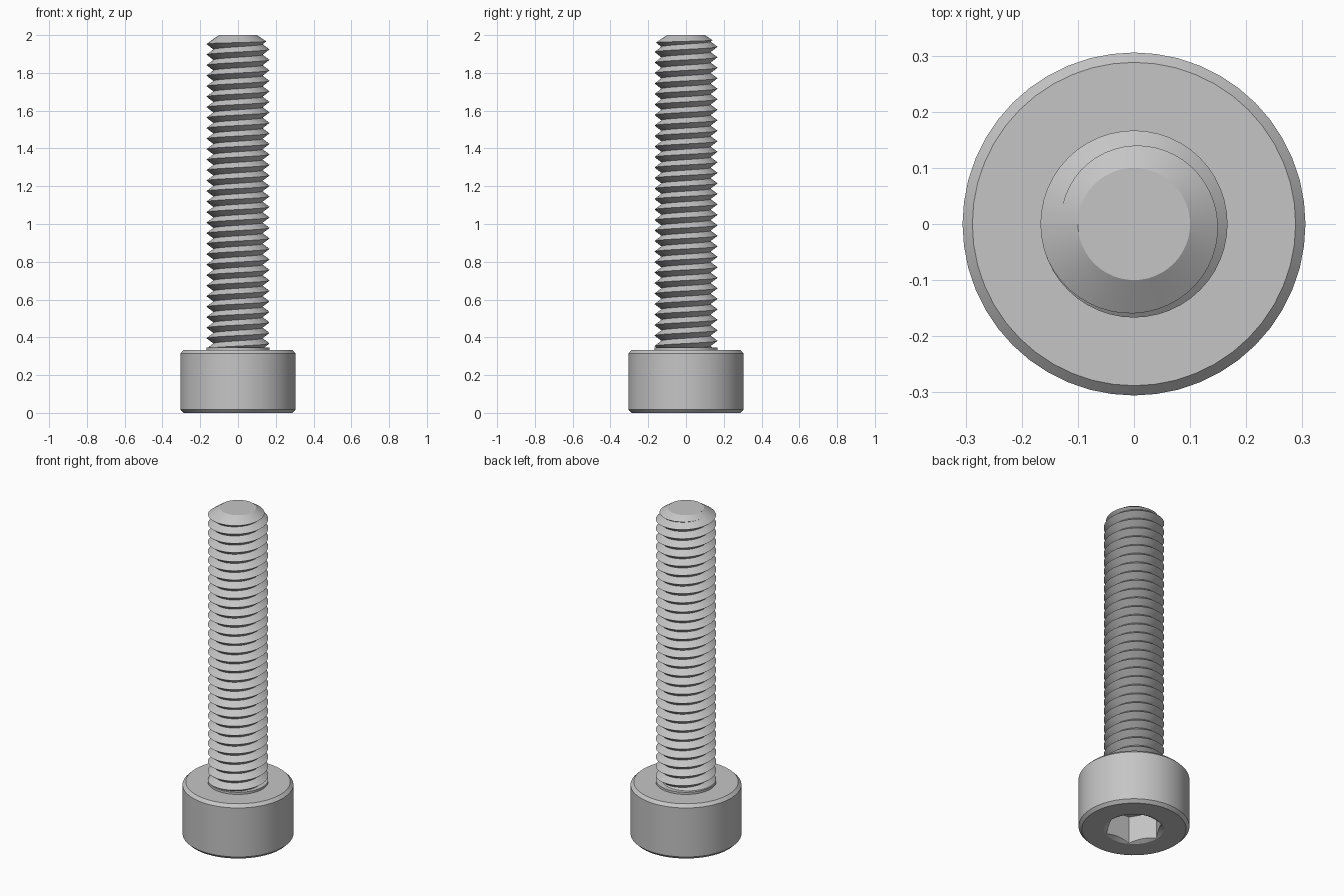
import bpy, bmesh
from math import pi, cos, sin, radians

cube = bpy.data.objects.get("Cube")
if cube:
    bpy.data.objects.remove(cube, do_unlink=True)

SEG = 48                      # sides per turn
HEAD_R, HEAD_H, BEVEL = 0.3056, 0.333, 0.0175
HEX_FLAT, SOCKET_DEPTH, MOUTH_R = 0.139, 0.167, 0.164
CREST_R, ROOT_R, PITCH, TURNS = 0.1667, 0.13, 0.0556, 31
TIP_R, TIP_SLOPE, TOP = 0.1, 1.5, 2.0

steel = bpy.data.materials.new("grey steel")
steel.use_nodes = True
colour = (0.56, 0.56, 0.56, 1)
steel.diffuse_color = colour
steel.node_tree.nodes["Principled BSDF"].inputs["Base Color"].default_value = colour


def finish(bm, name):
    bmesh.ops.recalc_face_normals(bm, faces=bm.faces[:])
    mesh = bpy.data.meshes.new(name)
    bm.to_mesh(mesh)
    bm.free()
    mesh.materials.append(steel)
    obj = bpy.data.objects.new(name, mesh)
    bpy.context.collection.objects.link(obj)
    bpy.ops.object.select_all(action='DESELECT')
    obj.select_set(True)
    bpy.context.view_layer.objects.active = obj
    bpy.ops.object.shade_smooth_by_angle(angle=radians(30))
    return obj


def polar(r, a, z):
    return (r * cos(a), r * sin(a), z)


def loft(name, rings):
    """Join rings of (radius, height) functions of angle and cap both ends."""
    bm = bmesh.new()
    angles = [2 * pi * i / SEG for i in range(SEG)]
    loops = []
    for ring in rings:
        loops.append([bm.verts.new(polar(ring(a)[0], a, ring(a)[1])) for a in angles])
    for low, high in zip(loops, loops[1:]):
        for i in range(SEG):
            j = (i + 1) % SEG
            bm.faces.new((low[i], low[j], high[j], high[i]))
    bm.faces.new(loops[0])
    bm.faces.new(loops[-1])
    return finish(bm, name)


def circle(r, z):
    return lambda a: (r, z)


def hex_radius(a):
    return HEX_FLAT / cos(a % (pi / 3) - pi / 6)


# Cylinder head with chamfered rims and a countersunk hexagon socket
loft("socket_head", [
    lambda a: (hex_radius(a), SOCKET_DEPTH),
    lambda a: (hex_radius(a), (MOUTH_R - hex_radius(a)) * 0.6),
    circle(MOUTH_R, 0),
    circle(HEAD_R - BEVEL, 0),
    circle(HEAD_R, BEVEL),
    circle(HEAD_R, HEAD_H - BEVEL),
    circle(HEAD_R - BEVEL, HEAD_H),
])

# Short plain collar under the thread
loft("collar", [circle(CREST_R, HEAD_H - 0.02), circle(CREST_R, HEAD_H + 0.013)])

# Helical thread, with its last turn trimmed by the conical tip
bm = bmesh.new()
steps = TURNS * SEG
depth = CREST_R - ROOT_R
root_end = TOP - (ROOT_R - TIP_R) / TIP_SLOPE
roots, crests, tip = [], [], []
for i in range(steps + 1):
    a = pi + (i - steps) * 2 * pi / SEG
    z = root_end + (i - steps) * PITCH / SEG
    roots.append(bm.verts.new(polar(ROOT_R, a, z)))
    s = 1
    if i > steps - SEG:
        gap = TIP_R + TIP_SLOPE * (TOP - z) - ROOT_R
        s = min(1, gap / (depth + TIP_SLOPE * PITCH / 2))
    if i == steps:
        crests.append(roots[-1])
    else:
        crests.append(bm.verts.new(polar(ROOT_R + s * depth, a, z + s * PITCH / 2)))
    if steps - SEG <= i < steps:
        tip.append(bm.verts.new(polar(TIP_R, a, TOP)))

for i in range(steps):
    lower = [roots[i], roots[i + 1], crests[i + 1], crests[i]]
    bm.faces.new(list(dict.fromkeys(lower)))
    if i < steps - SEG:
        bm.faces.new((crests[i], crests[i + 1], roots[i + 1 + SEG], roots[i + SEG]))
    else:
        bm.faces.new((crests[i], crests[i + 1], tip[(i + 1) % SEG], tip[i % SEG]))
bm.faces.new((crests[steps - SEG], roots[steps], tip[0]))
bm.faces.new(tip)
finish(bm, "threaded_shank")
